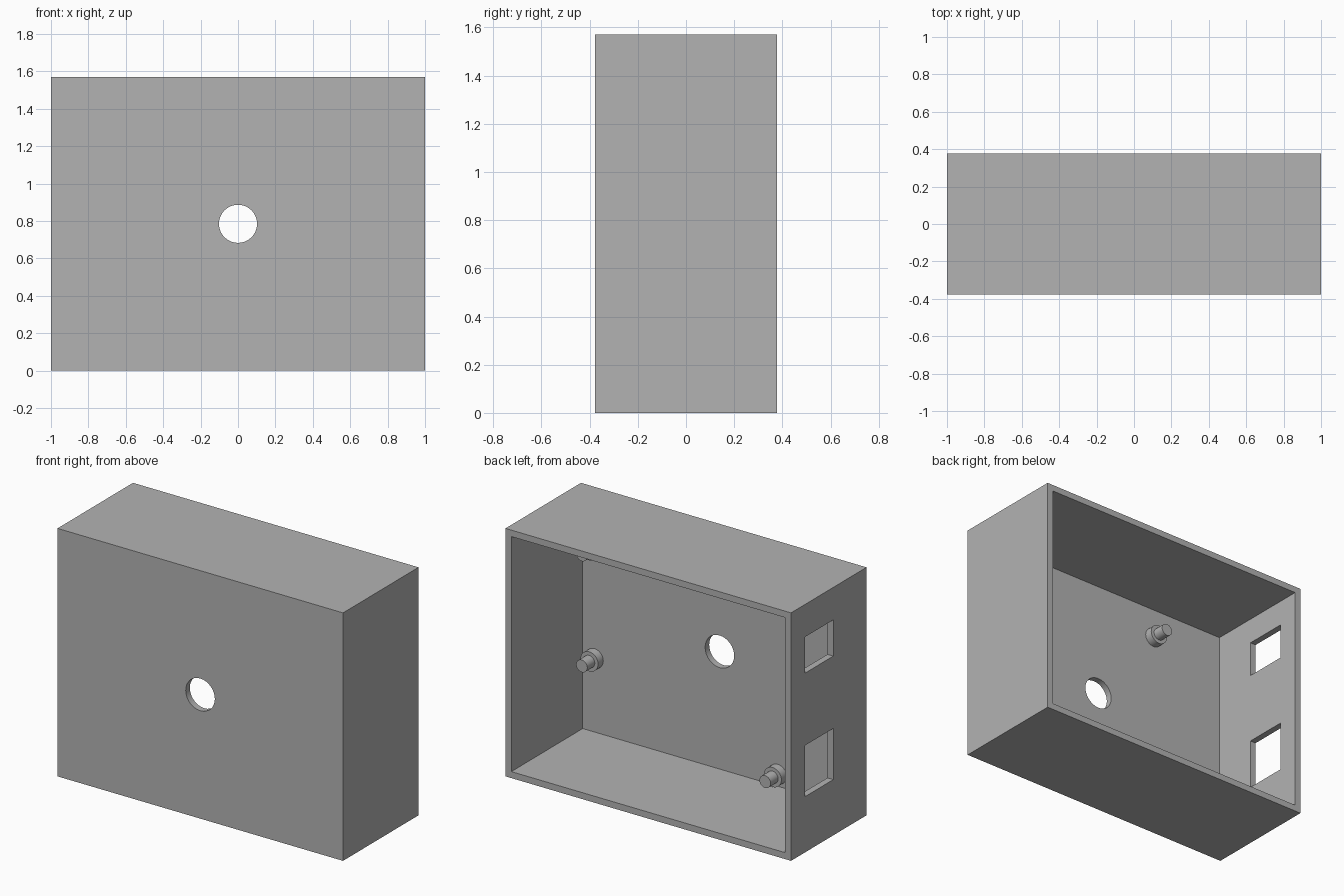
import bpy
import math
from mathutils import Vector

W, D, H, T = 2.0, 0.755, 1.57, 0.041   # outer size and wall thickness
INNER_Y = -D / 2 + T                   # inside face of the front panel

cube = bpy.data.objects.get("Cube")
if cube:
    bpy.data.objects.remove(cube, do_unlink=True)

grey = bpy.data.materials.new("light_grey")
grey.use_nodes = True
colour = (0.45, 0.45, 0.45, 1)
grey.diffuse_color = colour
grey.node_tree.nodes["Principled BSDF"].inputs["Base Color"].default_value = colour


def box(name, low, high):
    low, high = Vector(low), Vector(high)
    bpy.ops.mesh.primitive_cube_add(size=1, location=(low + high) / 2)
    ob = bpy.context.object
    ob.name = name
    ob.scale = high - low
    bpy.ops.object.transform_apply(location=True, rotation=False, scale=True)
    ob.data.materials.append(grey)
    return ob


def cylinder(name, x, z, y0, y1, radius, sides=32):
    """Cylinder lying along y from y0 to y1."""
    bpy.ops.mesh.primitive_cylinder_add(
        vertices=sides, radius=radius, depth=y1 - y0,
        location=(x, (y0 + y1) / 2, z), rotation=(math.pi / 2, 0, 0))
    ob = bpy.context.object
    ob.name = name
    ob.data.materials.append(grey)
    bpy.ops.object.shade_smooth_by_angle(angle=math.radians(30))
    return ob


# Enclosure, open at the back
case = box("case", (-W / 2, -D / 2, 0), (W / 2, D / 2, H))

cutters = [
    box("cavity_cutter", (-W / 2 + T, INNER_Y, T), (W / 2 - T, D, H - T)),
    cylinder("front_hole_cutter", 0, H / 2, -D, 0, 0.102),
    # Two connector windows in the right wall
    box("upper_window_cutter", (-1.2, -0.045, 1.135), (-0.8, 0.237, 1.364)),
    box("lower_window_cutter", (-1.2, -0.045, 0.353), (-0.8, 0.237, 0.677)),
]
for cutter in cutters:
    mod = case.modifiers.new(cutter.name, "BOOLEAN")
    mod.operation = "DIFFERENCE"
    mod.solver = "EXACT"
    mod.object = cutter
    bpy.context.view_layer.objects.active = case
    bpy.ops.object.modifier_apply(modifier=mod.name)
    bpy.data.objects.remove(cutter, do_unlink=True)

# Stepped mounting pegs on the inside of the front panel
pegs = {
    "upper_right": (-0.437, 1.335),
    "lower_right": (-0.407, 0.118),
    "upper_left": (0.877, 1.21),
    "lower_left": (0.877, 0.507),
}
for place, (x, z) in pegs.items():
    cylinder(place + "_peg_base", x, z, INNER_Y - 0.01, INNER_Y + 0.052, 0.062)
    cylinder(place + "_peg_pin", x, z, INNER_Y, INNER_Y + 0.127, 0.039)
